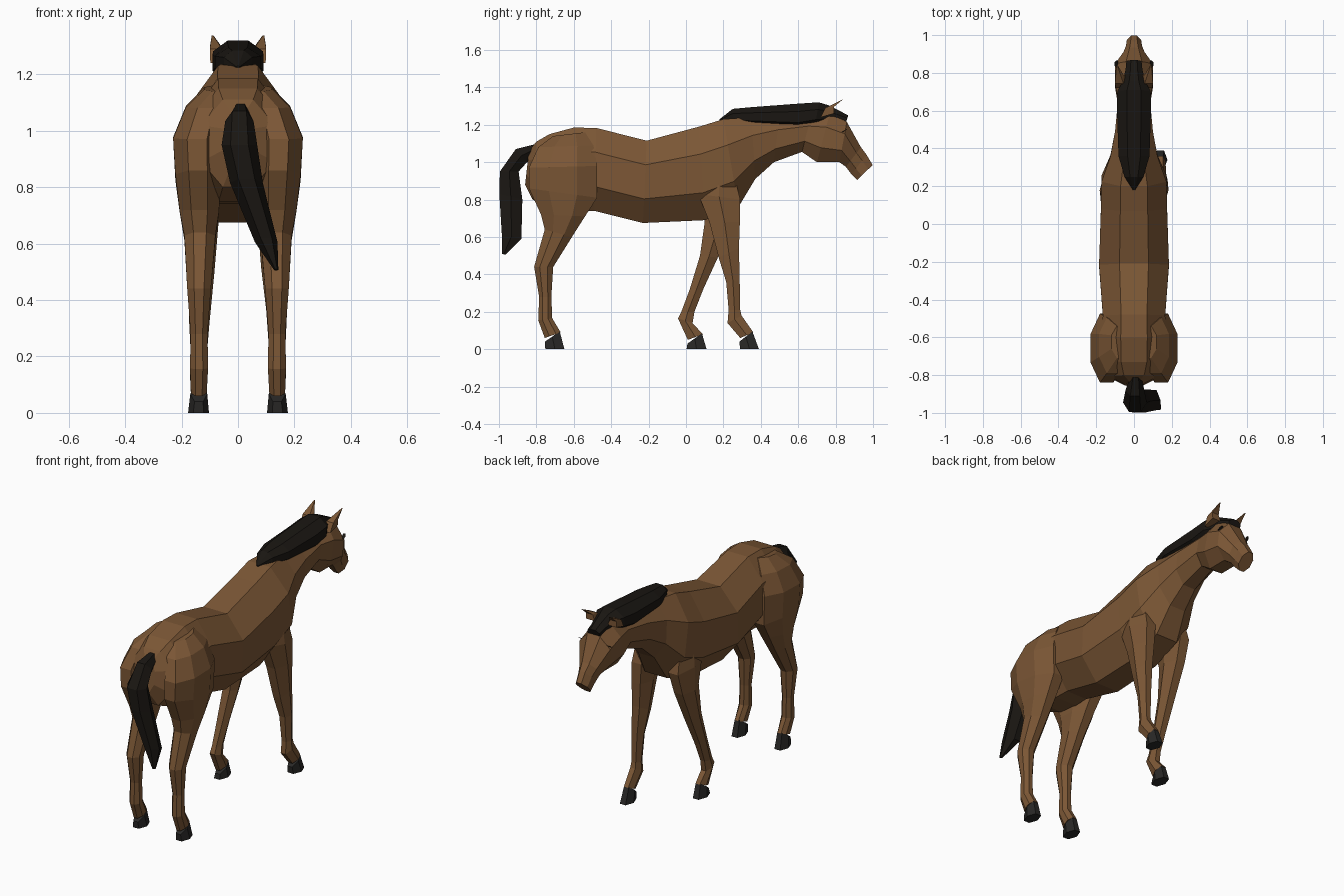
import bpy, bmesh, math
from mathutils import Vector


def material(name, rgb):
    m = bpy.data.materials.new(name)
    m.diffuse_color = (*rgb, 1)
    return m


COAT = material("brown_coat", (0.20, 0.095, 0.036))
HAIR = material("dark_hair", (0.010, 0.008, 0.006))
HOOF = material("hoof_grey", (0.022, 0.021, 0.020))


def loft(name, rings, mat, sides=8, side=1):
    """Skin rings; each is (y, z) of one edge, (y, z) of the other, half width, x."""
    bm = bmesh.new()
    angles = [2 * math.pi * (i + 0.5) / sides for i in range(sides)]
    cmax = max(abs(math.cos(t)) for t in angles)
    smax = max(abs(math.sin(t)) for t in angles)
    loops = []
    for ya, za, yb, zb, w, x in rings:
        a, b = Vector((side * x, ya, za)), Vector((side * x, yb, zb))
        mid, half = (a + b) / 2, (a - b) / 2
        loops.append([bm.verts.new(mid + half * math.cos(t) / cmax
                                   + Vector((w * math.sin(t) / smax, 0, 0))) for t in angles])
    for p, q in zip(loops, loops[1:]):
        for i in range(sides):
            j = (i + 1) % sides
            bm.faces.new((p[i], p[j], q[j], q[i]))
    bm.faces.new(loops[0])
    bm.faces.new(loops[-1])
    bmesh.ops.recalc_face_normals(bm, faces=bm.faces)
    me = bpy.data.meshes.new(name)
    bm.to_mesh(me)
    bm.free()
    me.materials.append(mat)
    ob = bpy.data.objects.new(name, me)
    bpy.context.collection.objects.link(ob)
    return ob


# Torso, neck and head in one skin
loft("body", [
    (-0.84, 1.06, -0.86, 0.88, 0.05, 0),
    (-0.80, 1.11, -0.82, 0.80, 0.13, 0),
    (-0.73, 1.15, -0.70, 0.75, 0.165, 0),
    (-0.60, 1.185, -0.58, 0.74, 0.17, 0),
    (-0.48, 1.183, -0.49, 0.74, 0.165, 0),
    (-0.21, 1.115, -0.23, 0.675, 0.185, 0),
    (0.07, 1.19, 0.10, 0.69, 0.175, 0),
    (0.20, 1.23, 0.28, 0.76, 0.172, 0),
    (0.35, 1.24, 0.37, 0.91, 0.125, 0),
    (0.50, 1.245, 0.47, 1.00, 0.10, 0),
    (0.67, 1.25, 0.62, 1.055, 0.085, 0),
    (0.77, 1.265, 0.70, 1.00, 0.10, 0),
    (0.86, 1.215, 0.82, 1.00, 0.10, 0),
    (0.935, 1.08, 0.855, 0.975, 0.055, 0),
    (0.965, 1.04, 0.885, 0.935, 0.043, 0),
    (0.998, 0.985, 0.915, 0.905, 0.038, 0)], COAT)

# Ears and eyes
for s, tag in ((1, "right"), (-1, "left")):
    loft("ear_" + tag, [(0.79, 1.26, 0.72, 1.24, 0.028, 0.07),
                        (0.79, 1.295, 0.745, 1.29, 0.022, 0.078),
                        (0.842, 1.338, 0.838, 1.336, 0.003, 0.09)], COAT, 4, s)
    loft("eye_" + tag, [(0.865, 1.18, 0.83, 1.16, 0.006, 0.09),
                        (0.855, 1.172, 0.84, 1.162, 0.006, 0.098)], HAIR, 4, s)

# Mane with forelock
loft("mane", [
    (0.18, 1.23, 0.18, 1.22, 0.006, 0),
    (0.25, 1.285, 0.25, 1.20, 0.05, 0),
    (0.36, 1.295, 0.36, 1.19, 0.082, 0),
    (0.60, 1.313, 0.60, 1.17, 0.09, 0),
    (0.71, 1.32, 0.69, 1.19, 0.088, 0),
    (0.76, 1.305, 0.74, 1.20, 0.06, 0),
    (0.82, 1.275, 0.80, 1.20, 0.045, 0),
    (0.868, 1.25, 0.85, 1.20, 0.04, 0)], HAIR)

# Tail swinging to one side
loft("tail", [
    (-0.79, 1.10, -0.80, 1.05, 0.025, 0.01),
    (-0.91, 1.07, -0.85, 1.00, 0.05, 0.005),
    (-0.995, 0.95, -0.895, 0.95, 0.063, 0.005),
    (-0.998, 0.83, -0.875, 0.80, 0.058, 0.03),
    (-0.985, 0.62, -0.88, 0.59, 0.04, 0.10),
    (-0.985, 0.51, -0.965, 0.505, 0.008, 0.135)], HAIR, 6)

# Hind legs with round haunches, mirrored
for s, tag in ((1, "right"), (-1, "left")):
    loft("hind_leg_" + tag, [
        (-0.54, 1.16, -0.71, 1.14, 0.05, 0.07),
        (-0.495, 1.09, -0.79, 1.08, 0.07, 0.115),
        (-0.475, 0.98, -0.84, 0.97, 0.085, 0.145),
        (-0.475, 0.81, -0.84, 0.86, 0.08, 0.142),
        (-0.54, 0.71, -0.775, 0.72, 0.07, 0.137),
        (-0.61, 0.60, -0.755, 0.64, 0.055, 0.135),
        (-0.71, 0.44, -0.812, 0.44, 0.042, 0.138),
        (-0.72, 0.28, -0.785, 0.28, 0.03, 0.138),
        (-0.715, 0.165, -0.79, 0.155, 0.032, 0.138),
        (-0.67, 0.09, -0.755, 0.06, 0.028, 0.139)], COAT, 8, s)
    loft("hind_hoof_" + tag, [(-0.675, 0.095, -0.755, 0.04, 0.03, 0.139),
                              (-0.65, 0.0, -0.752, 0.0, 0.037, 0.14)], HOOF, 6, s)

# Front legs: same shoulder, the right one stepping forward
shoulder = [(0.24, 1.00, 0.10, 1.00, 0.05, 0.11),
            (0.29, 0.80, 0.065, 0.83, 0.062, 0.12)]
loft("front_leg_right", shoulder + [
    (0.288, 0.68, 0.125, 0.68, 0.056, 0.125),
    (0.283, 0.54, 0.175, 0.49, 0.048, 0.13),
    (0.287, 0.37, 0.215, 0.36, 0.037, 0.137),
    (0.29, 0.21, 0.228, 0.21, 0.028, 0.139),
    (0.297, 0.18, 0.222, 0.14, 0.032, 0.139),
    (0.36, 0.09, 0.29, 0.06, 0.028, 0.139)], COAT, 6)
loft("front_hoof_right", [(0.355, 0.095, 0.285, 0.04, 0.03, 0.139),
                          (0.39, 0.0, 0.29, 0.0, 0.037, 0.14)], HOOF, 6)
loft("front_leg_left", shoulder + [
    (0.25, 0.67, 0.10, 0.68, 0.056, 0.125),
    (0.17, 0.49, 0.075, 0.50, 0.046, 0.13),
    (0.092, 0.32, 0.02, 0.32, 0.036, 0.137),
    (0.045, 0.20, -0.025, 0.20, 0.028, 0.139),
    (0.035, 0.14, -0.043, 0.165, 0.032, 0.139),
    (0.09, 0.08, 0.01, 0.05, 0.028, 0.139)], COAT, 6, -1)
loft("front_hoof_left", [(0.085, 0.085, 0.008, 0.03, 0.03, 0.139),
                         (0.11, 0.0, 0.003, 0.0, 0.037, 0.14)], HOOF, 6, -1)
